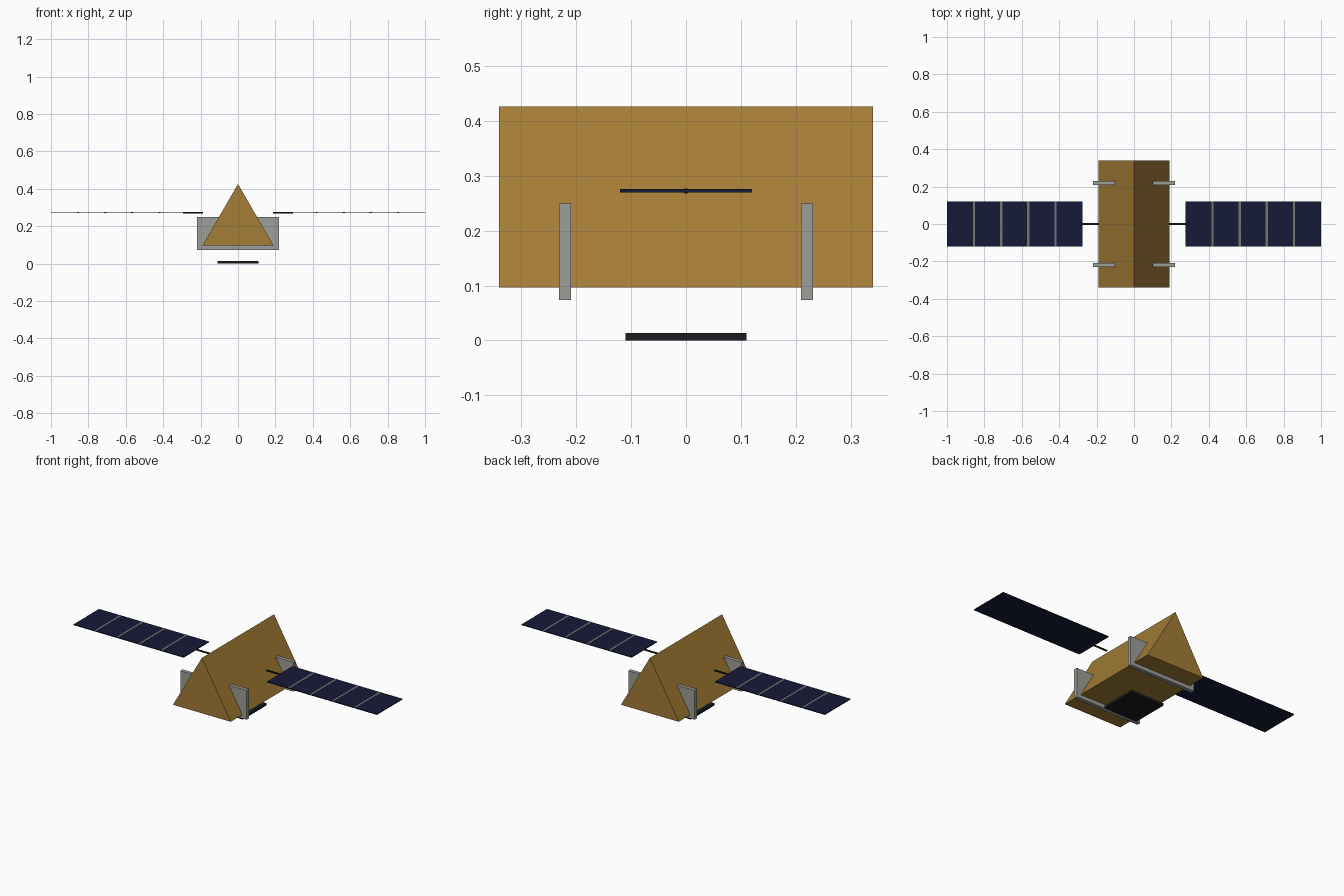
import bpy
from math import pi

if "Cube" in bpy.data.objects:
    bpy.data.objects.remove(bpy.data.objects["Cube"])


def material(name, rgb):
    m = bpy.data.materials.new(name)
    m.diffuse_color = (*rgb, 1)
    m.use_nodes = True
    m.node_tree.nodes["Principled BSDF"].inputs["Base Color"].default_value = m.diffuse_color
    return m


GOLD = material("gold_foil", (0.37, 0.205, 0.037))
NAVY = material("solar_cell", (0.008, 0.010, 0.040))
DARK = material("dark_metal", (0.013, 0.011, 0.013))
GREY = material("grey_metal", (0.34, 0.34, 0.32))
STRIP = material("divider_grey", (0.18, 0.18, 0.19))


def finish(name, mat):
    ob = bpy.context.object
    ob.name = name
    bpy.ops.object.transform_apply(location=False, rotation=True, scale=True)
    ob.data.materials.append(mat)
    return ob


def box(name, center, size, mat):
    bpy.ops.mesh.primitive_cube_add(size=1, location=center)
    bpy.context.object.scale = size
    return finish(name, mat)


def rod(name, center, radius, length, rotation, sides, mat):
    bpy.ops.mesh.primitive_cylinder_add(vertices=sides, radius=radius, depth=length,
                                        location=center, rotation=rotation)
    return finish(name, mat)


# Triangular prism body, apex up
body = rod("body", (0, 0, 0.206), 0.22, 0.68, (pi / 2, 0, 0), 3, GOLD)
if max(v.co.z for v in body.data.vertices) < 0.2:
    for v in body.data.vertices:
        v.co.z *= -1
    body.data.flip_normals()

# Mounting plates crossing the body near each end
for label, y in (("front", -0.22), ("back", 0.22)):
    box(f"{label}_mounting_plate", (0, y, 0.1615), (0.436, 0.022, 0.175), GREY)

# Square sensor plate below the body
box("base_plate", (0, 0, 0.007), (0.22, 0.22, 0.014), DARK)

# Solar wings: boom, panel and divider strips
Z, INNER, OUTER = 0.272, 0.275, 1.0
for label, s in (("left", -1), ("right", 1)):
    rod(f"{label}_boom", (s * 0.241, 0, Z), 0.005, 0.108, (0, pi / 2, 0), 12, DARK)
    bpy.ops.object.shade_smooth_by_angle()
    box(f"{label}_solar_panel", (s * (INNER + OUTER) / 2, 0, Z),
        (OUTER - INNER, 0.24, 0.005), NAVY)
    for i in range(1, 5):
        x = INNER + (OUTER - INNER) * i / 5
        box(f"{label}_panel_divider_{i}", (s * x, 0, Z + 0.0015), (0.012, 0.24, 0.004), STRIP)
